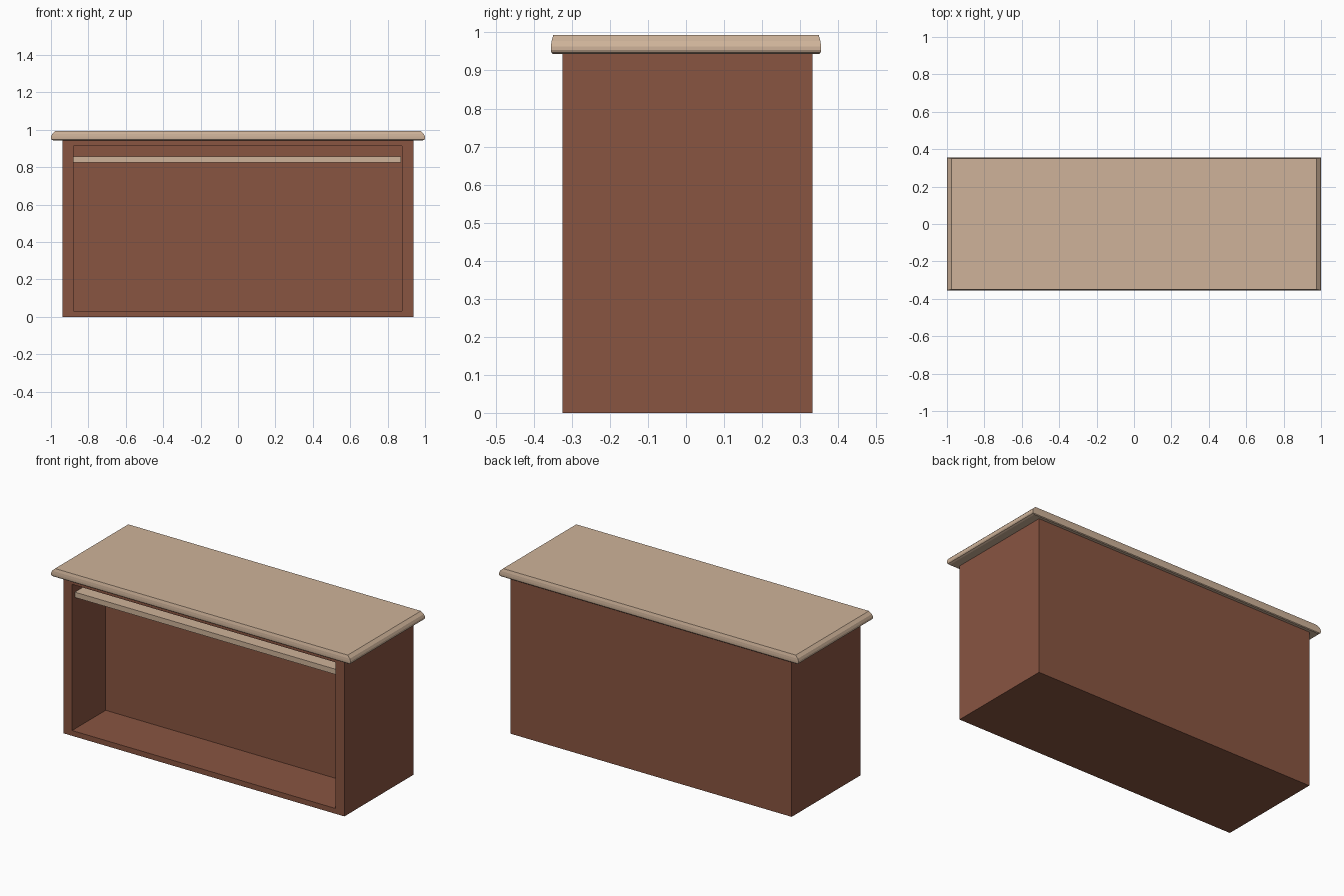
import bpy, bmesh

if "Cube" in bpy.data.objects:
    bpy.data.objects.remove(bpy.data.objects["Cube"])


def material(name, rgb):
    m = bpy.data.materials.new(name)
    m.diffuse_color = (*rgb, 1)
    m.use_nodes = True
    m.node_tree.nodes["Principled BSDF"].inputs["Base Color"].default_value = m.diffuse_color
    return m


def finish(name, bm, mat):
    bmesh.ops.recalc_face_normals(bm, faces=bm.faces)
    mesh = bpy.data.meshes.new(name)
    bm.to_mesh(mesh)
    bm.free()
    mesh.materials.append(mat)
    ob = bpy.data.objects.new(name, mesh)
    bpy.context.collection.objects.link(ob)
    return ob


def loft(bm, rings):
    """Join closed rings of points into a capped solid."""
    loops = [[bm.verts.new(p) for p in ring] for ring in rings]
    for a, b in zip(loops, loops[1:]):
        n = len(a)
        for i in range(n):
            bm.faces.new((a[i], a[(i + 1) % n], b[(i + 1) % n], b[i]))
    bm.faces.new(loops[0])
    bm.faces.new(loops[-1])


def rect_z(hx, hy, z):
    return [(-hx, -hy, z), (hx, -hy, z), (hx, hy, z), (-hx, hy, z)]


def rect_y(x0, x1, z0, z1, y):
    return [(x0, y, z0), (x1, y, z0), (x1, y, z1), (x0, y, z1)]


brown = material("brown_wood", (0.25, 0.09, 0.053))
tan = material("tan_wood", (0.62, 0.45, 0.32))

# Cabinet: closed box with a recess sunk into the front
body = bmesh.new()
outer = rect_y(-0.938, 0.938, 0, 0.944, 0.332)
front = rect_y(-0.938, 0.938, 0, 0.944, -0.325)
lip = rect_y(-0.88, 0.878, 0.032, 0.914, -0.325)
recess = rect_y(-0.88, 0.878, 0.032, 0.914, -0.005)
loft(body, [outer, front, lip, recess])
finish("cabinet_body", body, brown)

# Worktop with rounded, mitred edges
top = bmesh.new()
loft(top, [rect_z(hx, hy, z) for hx, hy, z in (
    (0.985, 0.350, 0.943), (0.996, 0.354, 0.947), (1.0, 0.355, 0.954),
    (1.0, 0.355, 0.963), (0.994, 0.3535, 0.977), (0.977, 0.349, 0.993))])
finish("worktop", top, tan)

# Shelf just under the opening's upper edge
shelf = bmesh.new()
loft(shelf, [rect_y(-0.88, 0.872, 0.825, 0.857, y) for y in (-0.298, -0.005)])
finish("shelf", shelf, tan)
